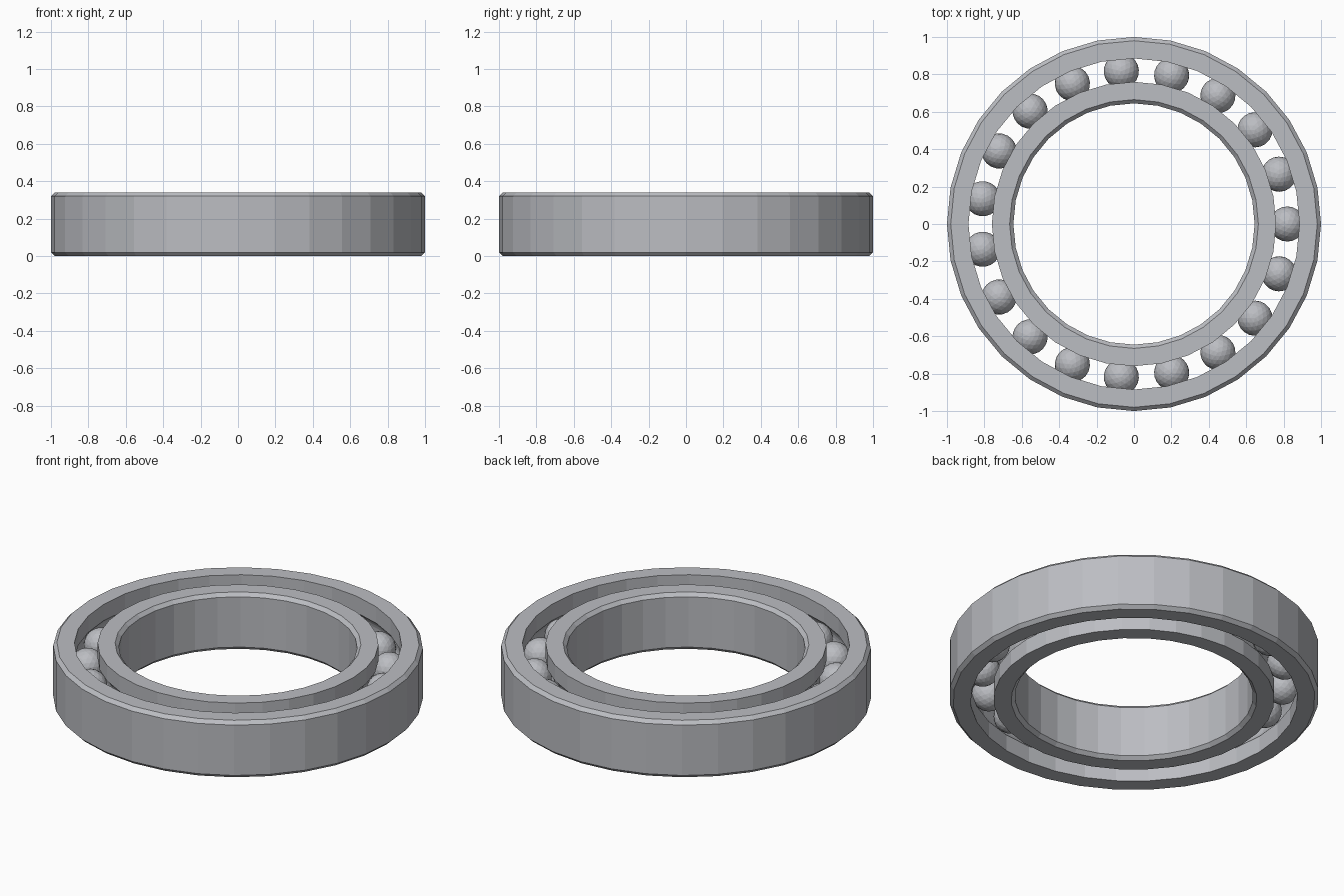
import bpy
import bmesh
from math import asin, cos, pi, sin
from mathutils import Matrix, Vector

HEIGHT = 0.34
MID = HEIGHT / 2
SIDES = 32
CHAMFER = 0.02
BALLS = 19
PITCH = 0.82        # radius of the circle the balls run on
BALL_RADIUS = 0.094

cube = bpy.data.objects.get("Cube")
if cube:
    bpy.data.objects.remove(cube, do_unlink=True)

steel = bpy.data.materials.new("grey_steel")
steel.use_nodes = True
colour = (0.5, 0.51, 0.54, 1)
steel.diffuse_color = colour
steel.node_tree.nodes["Principled BSDF"].inputs["Base Color"].default_value = colour


def add_object(name, bm):
    bmesh.ops.recalc_face_normals(bm, faces=bm.faces)
    mesh = bpy.data.meshes.new(name)
    bm.to_mesh(mesh)
    bm.free()
    mesh.materials.append(steel)
    obj = bpy.data.objects.new(name, mesh)
    bpy.context.collection.objects.link(obj)
    return obj


def race(name, rim, shoulder):
    """Ring with a chamfered plain side at rim and a ball groove at shoulder."""
    side = 1 if rim > shoulder else -1
    inset = rim - side * CHAMFER
    profile = [(shoulder, 0), (inset, 0), (rim, CHAMFER),
               (rim, HEIGHT - CHAMFER), (inset, HEIGHT), (shoulder, HEIGHT)]
    # Round groove, from its upper edge to its lower edge
    groove = BALL_RADIUS + 0.003
    start = pi / 2 - asin(abs(shoulder - PITCH) / groove)
    steps = 8
    for i in range(steps + 1):
        a = start * (1 - 2 * i / steps)
        profile.append((PITCH + side * groove * cos(a), MID + groove * sin(a)))

    bm = bmesh.new()
    loops = []
    for s in range(SIDES):
        a = 2 * pi * s / SIDES
        loops.append([bm.verts.new((r * cos(a), r * sin(a), z)) for r, z in profile])
    count = len(profile)
    for s in range(SIDES):
        here, there = loops[s], loops[(s + 1) % SIDES]
        for i in range(count):
            j = (i + 1) % count
            bm.faces.new((here[i], there[i], there[j], here[j]))
    return add_object(name, bm)


# Outer and inner rings
race("outer_ring", 1.0, 0.885)
race("inner_ring", 0.645, 0.76)

# Balls evenly spaced between the rings
for n in range(BALLS):
    turn = Matrix.Rotation(2 * pi * n / BALLS, 4, "Z")
    bm = bmesh.new()
    bmesh.ops.create_icosphere(bm, subdivisions=3, radius=BALL_RADIUS)
    ball = add_object(f"ball_{n + 1}", bm)
    ball.matrix_world = turn @ Matrix.Translation(Vector((PITCH, 0, MID)))
